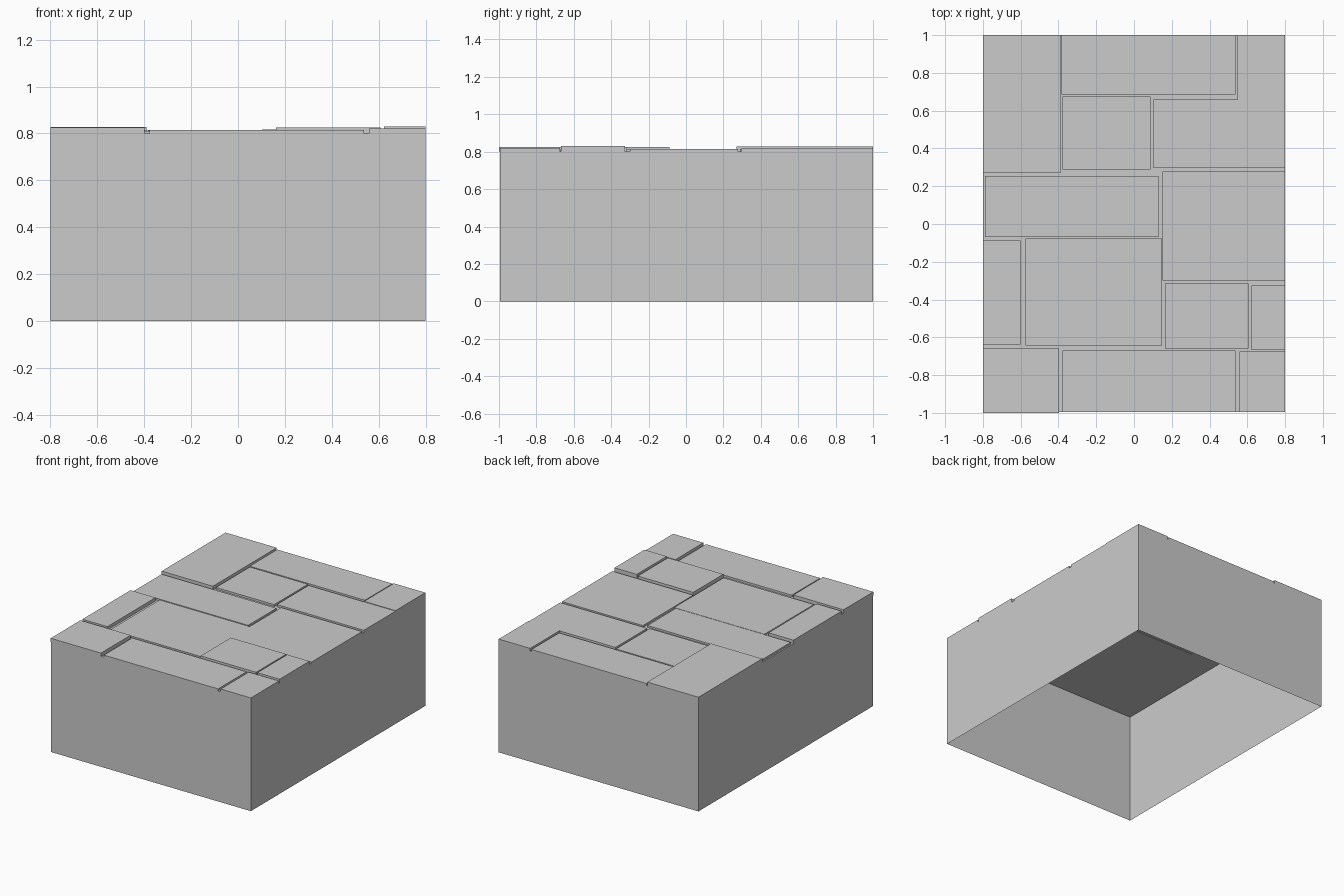
import bpy, bmesh

if "Cube" in bpy.data.objects:
    bpy.data.objects.remove(bpy.data.objects["Cube"])


def block(name, x0, x1, y0, y1, z0, z1, open_bottom=False):
    bm = bmesh.new()
    bmesh.ops.create_cube(bm, size=1)
    for v in bm.verts:
        v.co.x = x1 if v.co.x > 0 else x0
        v.co.y = y1 if v.co.y > 0 else y0
        v.co.z = z1 if v.co.z > 0 else z0
    if open_bottom:
        bm.normal_update()
        down = [f for f in bm.faces if f.normal.z < -0.5]
        bmesh.ops.delete(bm, geom=down, context='FACES_ONLY')
    mesh = bpy.data.meshes.new(name)
    bm.to_mesh(mesh)
    bm.free()
    obj = bpy.data.objects.new(name, mesh)
    bpy.context.collection.objects.link(obj)
    return obj


# Hollow base, open underneath
BED = 0.8
block("base", -0.8, 0.8, -0.995, 1.0, 0, BED, open_bottom=True)

# Paving slabs: x range, y range, top height
slabs = {
    "slab_back_left": (-0.80, -0.39, 0.27, 1.00, 0.827),
    "slab_back_middle": (-0.385, 0.537, 0.685, 1.00, 0.815),
    "slab_back_right": (0.548, 0.80, 0.66, 1.00, 0.82),
    "slab_inner_small": (-0.378, 0.088, 0.288, 0.675, 0.815),
    "slab_right_upper": (0.103, 0.80, 0.297, 0.66, 0.816),
    "slab_left_long": (-0.79, 0.13, -0.07, 0.255, 0.813),
    "slab_right_large": (0.152, 0.80, -0.30, 0.277, 0.815),
    "slab_left_narrow": (-0.80, -0.60, -0.637, -0.087, 0.825),
    "slab_inner_right": (0.163, 0.607, -0.66, -0.315, 0.826),
    "slab_right_narrow": (0.622, 0.80, -0.667, -0.325, 0.83),
    "slab_front_left": (-0.80, -0.398, -1.00, -0.66, 0.826),
    "slab_front_middle": (-0.378, 0.537, -0.995, -0.67, 0.815),
    "slab_front_right": (0.558, 0.80, -0.995, -0.675, 0.82),
}
for name, (x0, x1, y0, y1, top) in slabs.items():
    block(name, x0, x1, y0, y1, BED, top)

# Sunken slab, showing slightly through the ceiling below
block("slab_sunken", -0.574, 0.148, -0.642, -0.077, BED - 0.004, 0.811)
